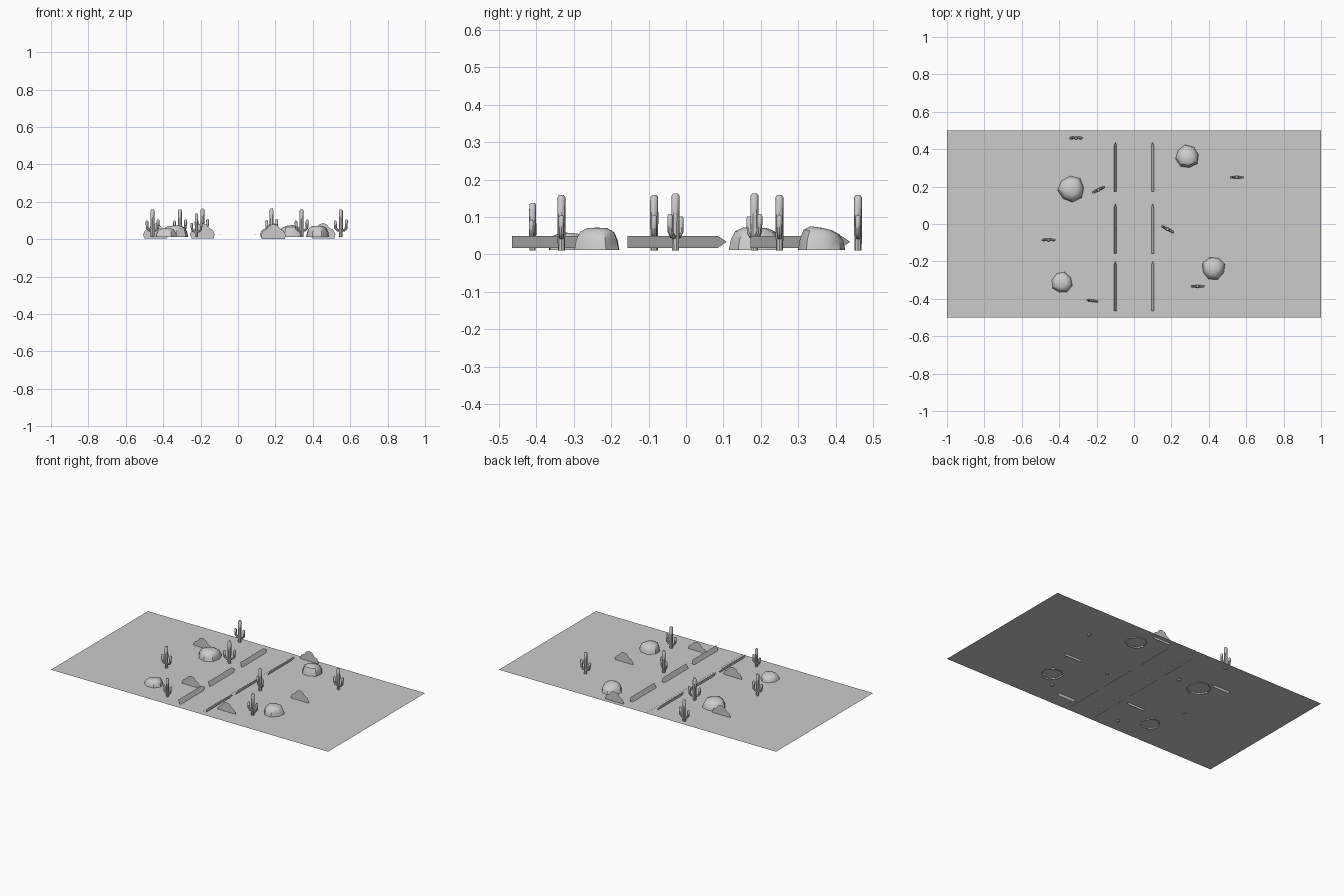
import bpy, bmesh, math
from mathutils import Vector

cube = bpy.data.objects.get("Cube")
if cube:
    bpy.data.objects.remove(cube, do_unlink=True)

grey = bpy.data.materials.new("plain_grey")
grey.use_nodes = True
colour = (0.6, 0.6, 0.6, 1)
grey.diffuse_color = colour
grey.node_tree.nodes["Principled BSDF"].inputs["Base Color"].default_value = colour

GROUND = 0.02


def finish(bm, name, location=(0, 0, 0), turn=0, scale=1, smooth=False):
    """Turn a bmesh into a placed, coloured object."""
    mesh = bpy.data.meshes.new(name)
    bm.to_mesh(mesh)
    bm.free()
    mesh.materials.append(grey)
    obj = bpy.data.objects.new(name, mesh)
    bpy.context.collection.objects.link(obj)
    obj.location = location
    obj.rotation_euler.z = math.radians(turn)
    obj.scale = (scale,) * 3
    if smooth:
        bpy.ops.object.select_all(action='DESELECT')
        obj.select_set(True)
        bpy.context.view_layer.objects.active = obj
        bpy.ops.object.shade_smooth_by_angle(angle=math.radians(40))
    return obj


def sheet(name, points, location=(0, 0, 0)):
    """One flat face through the points."""
    bm = bmesh.new()
    bm.faces.new([bm.verts.new(p) for p in points])
    return finish(bm, name, location)


def skin(bm, rings):
    """Bridge neighbouring rings of vertices with quads."""
    for a, b in zip(rings, rings[1:]):
        n = len(a)
        for i in range(n):
            j = (i + 1) % n
            bm.faces.new((a[i], a[j], b[j], b[i]))


def tube(bm, path, sides=8):
    """Round stem along (x, z, radius) stations in the xz plane."""
    rings = []
    for i, (x, z, r) in enumerate(path):
        before, after = path[max(i - 1, 0)], path[min(i + 1, len(path) - 1)]
        along = Vector((after[0] - before[0], 0, after[1] - before[1])).normalized()
        across = Vector((0, 1, 0)).cross(along)
        ring = []
        for k in range(sides):
            a = math.tau * k / sides
            ring.append(bm.verts.new(Vector((x, 0, z)) + across * r * math.cos(a)
                                     + Vector((0, r * math.sin(a), 0))))
        rings.append(ring)
    skin(bm, rings)
    bm.faces.new(rings[0][::-1])
    bm.faces.new(rings[-1])


# Ground either side of the road, and the road strip
def strip(name, x0, x1, z):
    sheet(name, [(x0, -0.5, z), (x1, -0.5, z), (x1, 0.5, z), (x0, 0.5, z)])


strip("right_ground", -1, -0.06, GROUND)
strip("left_ground", 0.07, 1, GROUND)
strip("road", -0.06, 0.07, GROUND + 0.0005)

# Roadside barriers: outward leaning plates with a pointed far end
for side, label in ((-1, "right"), (1, "left")):
    for start in (-0.465, -0.157, 0.173):
        low, high = side * 0.092, side * 0.107
        mid = (low + high) / 2
        sheet(label + "_barrier",
              [(low, 0, 0.018), (low, 0.243, 0.018), (mid, 0.266, 0.034),
               (high, 0.243, 0.049), (high, 0, 0.049)], (0, start, 0))


# Rocks: open, slightly lopsided eight sided domes
def rock(x, y, radius, height, turn, lean):
    bm = bmesh.new()
    rings = []
    for level, width in ((0, 1), (0.45, 0.92), (0.8, 0.76), (0.97, 0.45)):
        ring = []
        for k in range(8):
            a = math.tau * k / 8
            r = radius * width * (1 + 0.05 * math.sin(3 * a + turn))
            tilt = 1 - lean * width * math.sin(a) * level
            ring.append(bm.verts.new((r * math.cos(a), r * math.sin(a),
                                      height * level * tilt)))
        rings.append(ring)
    skin(bm, rings)
    top = bm.verts.new((0, 0, height))
    last = rings[-1]
    for k in range(8):
        bm.faces.new((last[k], last[(k + 1) % 8], top))
    finish(bm, "rock", (x, y, 0.012), turn, smooth=True)


rock(0.285, 0.36, 0.064, 0.06, 10, 0.2)
rock(0.425, -0.237, 0.064, 0.06, 20, 0)
rock(-0.335, 0.187, 0.072, 0.061, 5, 0.05)
rock(-0.385, -0.313, 0.058, 0.046, 30, 0.1)


# Cacti: a trunk with two upturned arms
def cactus(x, y, turn=0, scale=1):
    bm = bmesh.new()
    tube(bm, [(0, 0, 0.0095), (0, 0.08, 0.011), (0, 0.142, 0.0105), (0, 0.148, 0.006)])
    for side, top in ((-1, 0.088), (1, 0.094)):
        tube(bm, [(0, 0.034, 0.006), (side * 0.018, 0.037, 0.0068),
                  (side * 0.028, 0.048, 0.0075), (side * 0.03, top - 0.005, 0.0075),
                  (side * 0.03, top, 0.004)])
    finish(bm, "cactus", (x, y, 0.011), turn, scale, smooth=True)


cactus(-0.31, 0.46)
cactus(-0.19, 0.183, 27, 1.03)
cactus(-0.457, -0.085)
cactus(-0.222, -0.41, -8, 0.86)
cactus(0.18, -0.028, -28, 1.03)
cactus(0.55, 0.25)
cactus(0.34, -0.333)

# Bushes: flat upright cloud outlines facing the front
outline = [(-0.058, 0), (-0.068, 0.02), (-0.058, 0.043), (-0.036, 0.055),
           (-0.022, 0.074), (0, 0.081), (0.02, 0.074), (0.034, 0.056),
           (0.054, 0.045), (0.066, 0.022), (0.06, 0)]
for x, y, z in ((0.19, -0.385, 0), (0.455, -0.01, 0.005), (-0.19, -0.21, 0.005),
                (-0.44, 0.265, 0.003), (0.185, 0.473, 0.005)):
    sheet("bush", [(px, 0, pz) for px, pz in outline], (x, y, z))
